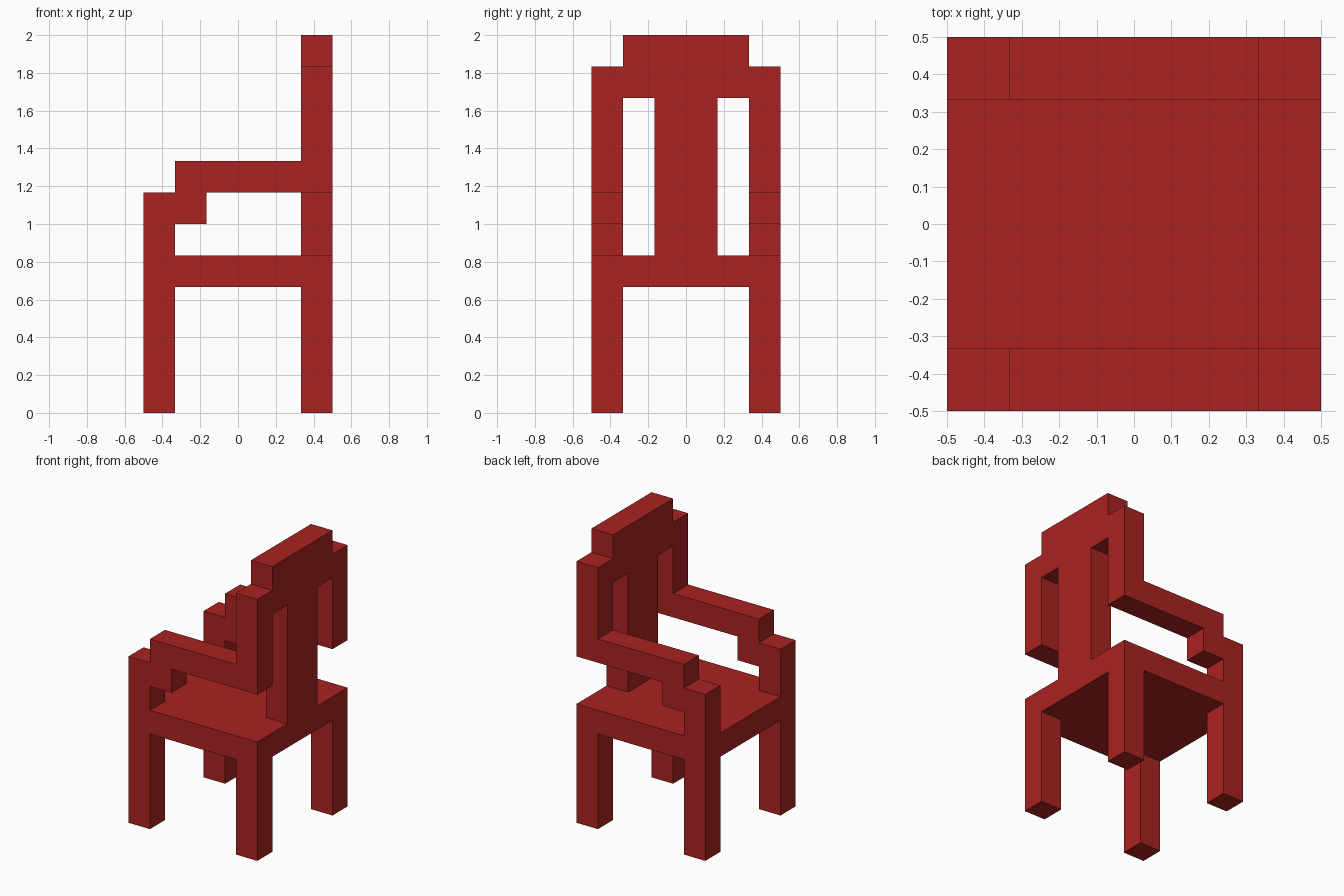
import bpy
import bmesh
from mathutils import Vector

cube = bpy.data.objects.get("Cube")
if cube:
    bpy.data.objects.remove(cube, do_unlink=True)

U = 1 / 6  # every part sits on a grid of this step

red = bpy.data.materials.new("red paint")
red.use_nodes = True
colour = (0.402, 0.016, 0.016, 1)
red.diffuse_color = colour
red.node_tree.nodes["Principled BSDF"].inputs["Base Color"].default_value = colour


def extrude_profile(name, profile, axis, start, end):
    """Extrude a 2D profile (horizontal, z) along x or y, in grid units."""
    bm = bmesh.new()
    if axis == "x":
        points = [(start, a, z) for a, z in profile]
        step = Vector((end - start, 0, 0))
    else:
        points = [(a, start, z) for a, z in profile]
        step = Vector((0, end - start, 0))
    face = bm.faces.new([bm.verts.new(Vector(p) * U) for p in points])
    result = bmesh.ops.extrude_face_region(bm, geom=[face], use_keep_orig=True)
    moved = [v for v in result["geom"] if isinstance(v, bmesh.types.BMVert)]
    bmesh.ops.translate(bm, verts=moved, vec=step * U)
    bmesh.ops.recalc_face_normals(bm, faces=bm.faces)
    mesh = bpy.data.meshes.new(name)
    bm.to_mesh(mesh)
    bm.free()
    mesh.materials.append(red)
    obj = bpy.data.objects.new(name, mesh)
    bpy.context.collection.objects.link(obj)
    return obj


def box(name, x0, x1, y0, y1, z0, z1):
    return extrude_profile(name, [(x0, z0), (x1, z0), (x1, z1), (x0, z1)], "y", y0, y1)


# Seat slab
box("seat", -3, 3, -3, 3, 4, 5)

# Stepped armrest: front post, bracket, rail and back post in one outline
arm = [(-3, 5), (-2, 5), (-2, 6), (-1, 6), (-1, 7), (3, 7),
       (3, 11), (2, 11), (2, 8), (-2, 8), (-2, 7), (-3, 7)]

# Legs and armrests on both sides
for side, y0 in (("near", -3), ("far", 2)):
    box(f"front_leg_{side}", -3, -2, y0, y0 + 1, 0, 4)
    box(f"back_leg_{side}", 2, 3, y0, y0 + 1, 0, 4)
    extrude_profile(f"armrest_{side}", arm, "y", y0, y0 + 1)

# Backrest: central splat with a wide head rail
back = [(-1, 5), (1, 5), (1, 10), (2, 10), (2, 12), (-2, 12), (-2, 10), (-1, 10)]
extrude_profile("backrest", back, "x", 2, 3)
